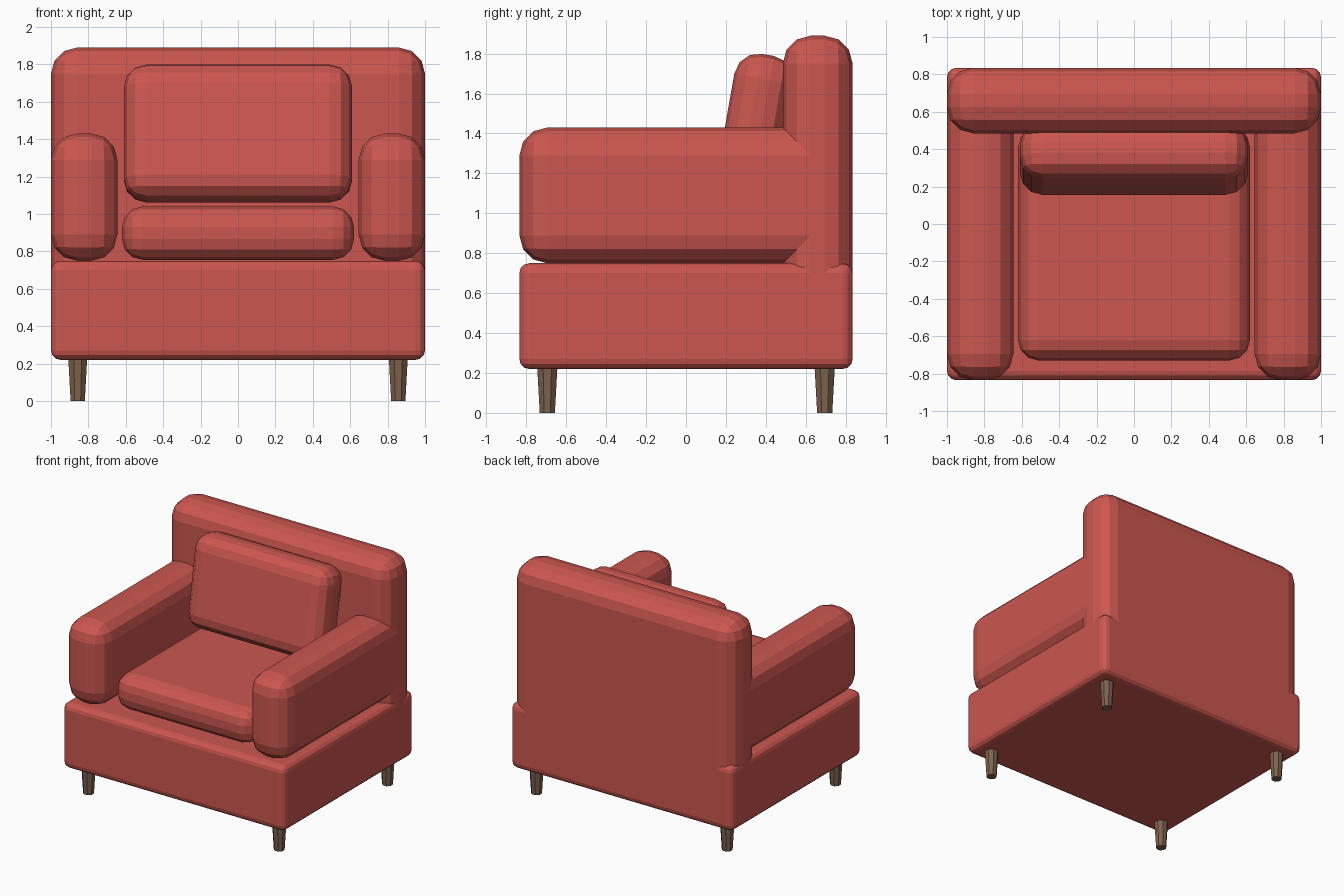
import bpy
import bmesh
from math import radians
from mathutils import Matrix

cube = bpy.data.objects.get("Cube")
if cube:
    bpy.data.objects.remove(cube, do_unlink=True)


def make_material(name, colour):
    mat = bpy.data.materials.new(name)
    mat.use_nodes = True
    mat.diffuse_color = colour
    mat.node_tree.nodes["Principled BSDF"].inputs["Base Color"].default_value = colour
    return mat


fabric = make_material("coral red fabric", (0.60, 0.095, 0.078, 1))
wood = make_material("brown wood", (0.21, 0.125, 0.075, 1))


def add_object(name, bm, mat, location):
    mesh = bpy.data.meshes.new(name)
    bm.to_mesh(mesh)
    bm.free()
    mesh.materials.append(mat)
    obj = bpy.data.objects.new(name, mesh)
    obj.location = location
    bpy.context.collection.objects.link(obj)
    return obj


def padded_box(name, low, high, radius, segments=3, tilt=0):
    """Upholstered block between two corners, with rounded edges."""
    size = [b - a for a, b in zip(low, high)]
    centre = [(a + b) / 2 for a, b in zip(low, high)]
    bm = bmesh.new()
    bmesh.ops.create_cube(bm, size=1, matrix=Matrix.Diagonal((*size, 1)))
    obj = add_object(name, bm, fabric, centre)
    obj.rotation_euler.x = radians(tilt)
    bevel = obj.modifiers.new("rounded edges", "BEVEL")
    bevel.width = radius
    bevel.segments = segments
    return obj


def tapered_leg(name, x, y):
    height = 0.25
    bm = bmesh.new()
    bmesh.ops.create_cone(bm, cap_ends=True, segments=8, radius1=0.041,
                          radius2=0.056, depth=height,
                          matrix=Matrix.Rotation(radians(22.5), 4, "Z"))
    return add_object(name, bm, wood, (x, y, height / 2))


# Body: base and backrest
padded_box("base", (-1, -0.835, 0.22), (1, 0.835, 0.75), 0.05)
padded_box("backrest", (-1, 0.485, 0.45), (1, 0.835, 1.89), 0.14)

# Loose cushions
padded_box("seat_cushion", (-0.62, -0.73, 0.755), (0.62, 0.52, 1.04), 0.11)
padded_box("back_cushion", (-0.61, 0.197, 1.061), (0.61, 0.497, 1.799), 0.12, tilt=-10)

# Arms and legs on both sides
for side, sign in (("left", 1), ("right", -1)):
    inner, outer = sorted((sign * 0.645, sign))
    padded_box(side + "_arm", (inner, -0.835, 0.75), (outer, 0.78, 1.43), 0.14)
    for end, y in (("front", -0.695), ("back", 0.695)):
        tapered_leg(f"{end}_{side}_leg", sign * 0.857, y)
